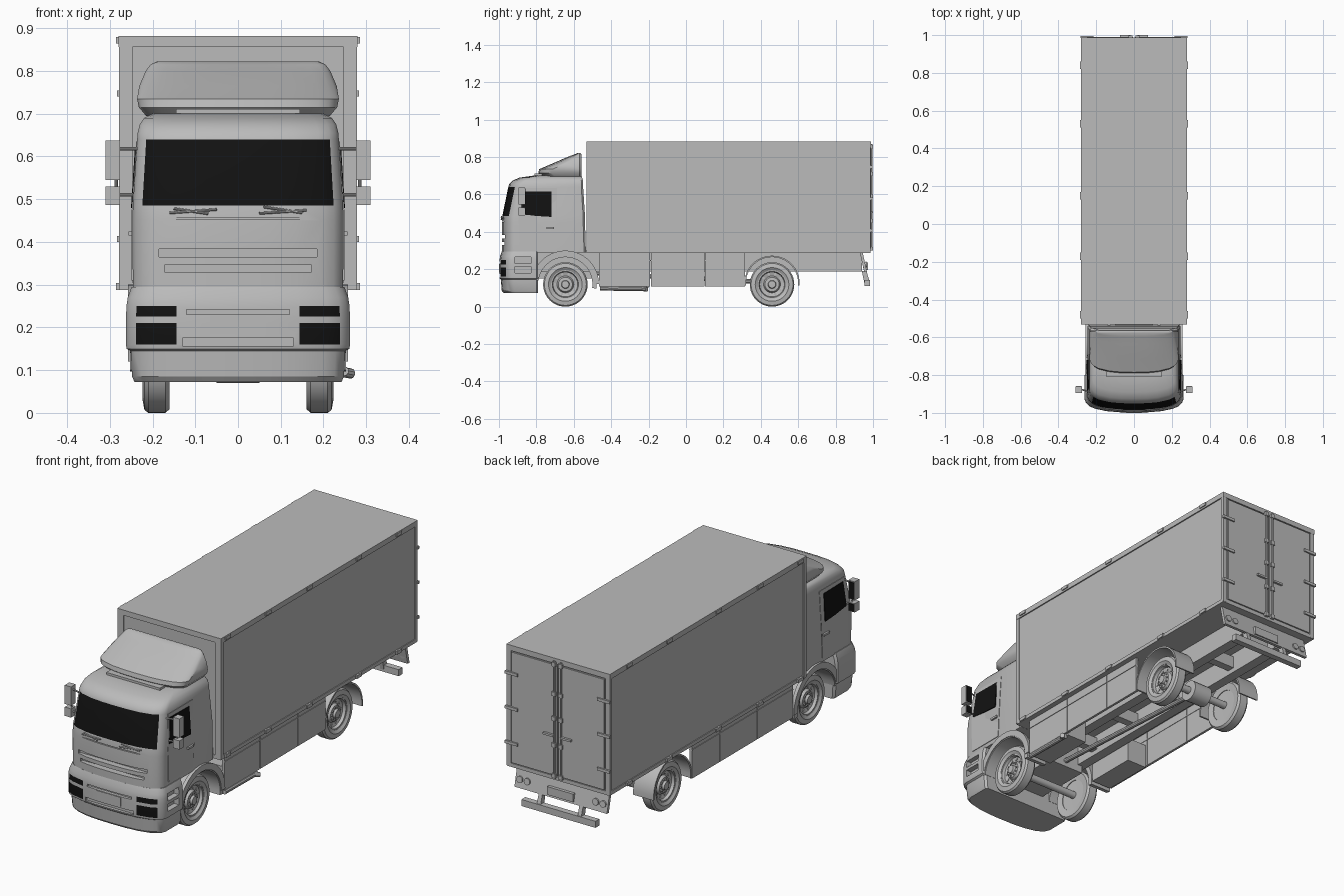
import bpy, bmesh, math
from mathutils import Vector, Matrix

cube = bpy.data.objects.get("Cube")
if cube:
    bpy.data.objects.remove(cube, do_unlink=True)


def material(name, rgb):
    m = bpy.data.materials.new(name)
    m.use_nodes = True
    m.diffuse_color = (*rgb, 1)
    m.node_tree.nodes["Principled BSDF"].inputs["Base Color"].default_value = (*rgb, 1)
    return m


GREY = material("light_grey", (0.5, 0.5, 0.5))
BLACK = material("black_glass", (0.006, 0.006, 0.006))
made = []


def finish(bm, name, mirror=False, mats=(GREY,), dark=None):
    if mirror:
        dup = bmesh.ops.duplicate(bm, geom=bm.verts[:] + bm.edges[:] + bm.faces[:])
        for g in dup["geom"]:
            if isinstance(g, bmesh.types.BMVert):
                g.co.x *= -1
    bmesh.ops.recalc_face_normals(bm, faces=bm.faces)
    if dark:
        for f in bm.faces:
            f.material_index = int(dark(f.calc_center_median()))
    me = bpy.data.meshes.new(name)
    bm.to_mesh(me)
    bm.free()
    for m in mats:
        me.materials.append(m)
    ob = bpy.data.objects.new(name, me)
    bpy.context.collection.objects.link(ob)
    made.append(ob)
    return ob


def add_box(bm, x0, x1, y0, y1, z0, z1):
    size = Matrix.Diagonal((x1 - x0, y1 - y0, z1 - z0, 1))
    mid = Matrix.Translation(((x0 + x1) / 2, (y0 + y1) / 2, (z0 + z1) / 2))
    bmesh.ops.create_cube(bm, size=1, matrix=mid @ size)


def boxes(name, *dims, mirror=False, mat=GREY):
    bm = bmesh.new()
    for d in dims:
        add_box(bm, *d)
    return finish(bm, name, mirror, (mat,))


def rods(name, radius, *ends, mirror=False, seg=10):
    bm = bmesh.new()
    for p, q in ends:
        p, q = Vector(p), Vector(q)
        turn = (q - p).to_track_quat('Z', 'Y').to_matrix().to_4x4()
        bmesh.ops.create_cone(bm, cap_ends=True, segments=seg, radius1=radius, radius2=radius,
                              depth=(q - p).length, matrix=Matrix.Translation((p + q) / 2) @ turn)
    return finish(bm, name, mirror)


def prism(name, yz, x0, x1, mirror=True):
    bm = bmesh.new()
    face = bm.faces.new([bm.verts.new((x0, y, z)) for y, z in yz])
    ext = bmesh.ops.extrude_face_region(bm, geom=[face])
    bmesh.ops.translate(bm, vec=(x1 - x0, 0, 0),
                        verts=[g for g in ext["geom"] if isinstance(g, bmesh.types.BMVert)])
    return finish(bm, name, mirror)


def arch(name, cy, cz, r0, r1, a0, a1, x0, x1, n=20):
    ang = [math.radians(a0 + (a1 - a0) * i / n) for i in range(n + 1)]
    ring = lambda r, seq: [(cy + r * math.cos(a), cz + r * math.sin(a)) for a in seq]
    return prism(name, ring(r1, ang) + ring(r0, ang[::-1]), x0, x1)


# Rounded-nose outline, as fractions of half width and corner depth
NOSE = [(0, 0), (.3, .02), (.55, .1), (.8, .3), (.91, .5), (.97, .72), (1, 1)]


def loft(name, rows, depth, dark=None):
    bm = bmesh.new()
    rings = []
    for z, front, w, back in rows:
        d = min(depth, (back - front) * .7)
        half = [(w * s, front + d * t) for s, t in NOSE] + [(w, back - .01), (w - .01, back)]
        pts = half[::-1] + [(-x, y) for x, y in half[1:]]
        rings.append([bm.verts.new((x, y, z)) for x, y in pts])
    for a, b in zip(rings, rings[1:]):
        for i in range(len(a)):
            j = (i + 1) % len(a)
            bm.faces.new((a[i], a[j], b[j], b[i]))
    bm.faces.new(rings[0])
    bm.faces.new(rings[-1])
    return finish(bm, name, False, (GREY, BLACK), dark)


def cut(target, *dims, mirror=False):
    cutter = boxes("cutter", *dims, mirror=mirror)
    cutter.hide_render = True
    made.remove(cutter)
    mod = target.modifiers.new("cut", 'BOOLEAN')
    mod.operation, mod.solver, mod.object = 'DIFFERENCE', 'EXACT', cutter
    bpy.context.view_layer.objects.active = target
    bpy.ops.object.modifier_apply(modifier=mod.name)
    bpy.data.objects.remove(cutter, do_unlink=True)


# Cab with windscreen
cab = loft("cab", [(.29, -.985, .246, -.535), (.45, -.985, .247, -.54), (.485, -.982, .246, -.54),
                   (.64, -.95, .236, -.55), (.655, -.945, .235, -.55), (.675, -.925, .23, -.55),
                   (.69, -.89, .22, -.555), (.7, -.82, .2, -.56)], .07,
           lambda c: .485 < c.z < .64 and abs(c.x) < .215 and c.y < -.9)
cut(cab, (-.185, .185, -1.05, -.955, .365, .383), (-.172, .172, -1.05, -.955, .33, .346))
cut(cab, (-.225, .225, -1.05, -.972, .452, .456))

# Bumper with headlamps, slots and side steps
bumper = loft("bumper", [(.072, -.975, .242, -.79), (.085, -.985, .248, -.79), (.145, -.99, .251, -.79),
                         (.15, -.996, .261, -.79), (.16, -.998, .262, -.79), (.21, -.998, .262, -.79),
                         (.225, -.998, .262, -.79), (.25, -.997, .261, -.79), (.27, -.994, .258, -.79),
                         (.295, -.985, .249, -.79)], .07,
              lambda c: (.16 < c.z < .21 or .225 < c.z < .25) and .145 < abs(c.x) < .235 and c.y < -.9)
cut(bumper, (-.12, .12, -1.05, -.982, .23, .242), (-.13, .13, -1.05, -.982, .157, .175))
cut(bumper, (.235, .3, -.915, -.83, .18, .215), (.235, .3, -.915, -.83, .23, .265), mirror=True)
boxes("number_plate", (-.065, .065, -1, -.99, .184, .228))


# Doors and side windows lie on the leaning cab side
def side_plate(name, yz, lift, mat):
    bm = bmesh.new()
    x = lambda z: .247 - max(0, z - .47) * .0645
    outer = [bm.verts.new((x(z) + lift, y, z)) for y, z in yz]
    inner = [bm.verts.new((x(z) - .002, y, z)) for y, z in yz]
    bm.faces.new(outer)
    bm.faces.new(inner)
    for i in range(len(yz)):
        j = (i + 1) % len(yz)
        bm.faces.new((outer[i], outer[j], inner[j], inner[i]))
    return finish(bm, name, True, (mat,))


side_plate("door", [(-.89, .31), (-.7, .31), (-.69, .47), (-.69, .635), (-.88, .635), (-.895, .47)], .002, GREY)
side_plate("side_window", [(-.885, .495), (-.8, .485), (-.72, .48), (-.72, .615), (-.87, .617)], .004, BLACK)
boxes("door_handle", (.245, .256, -.745, -.705, .415, .425), mirror=True)

# Roof deflector
loft("roof_deflector", [(.695, -.77, .215, -.56), (.715, -.79, .232, -.56), (.735, -.785, .236, -.56),
                        (.765, -.715, .231, -.56), (.8, -.635, .216, -.56), (.815, -.595, .205, -.56),
                        (.822, -.58, .19, -.565)], .07)
boxes("roof_bar", (-.145, .145, -.81, -.77, .7, .711))

# Mirrors and wipers
boxes("mirror_housing", (.276, .31, -.895, -.86, .545, .637), (.276, .31, -.895, -.86, .487, .53), mirror=True)
boxes("mirror_glass", (.279, .307, -.861, -.857, .55, .632), (.279, .307, -.861, -.857, .491, .526),
      mirror=True, mat=BLACK)
rods("mirror_arm", .004, ((.225, -.89, .618), (.285, -.875, .618)), ((.24, -.885, .51), (.285, -.875, .51)),
     ((.285, -.877, .49), (.285, -.877, .62)), mirror=True)
rods("wiper", .003, ((.05, -.988, .467), (.16, -.975, .474)), ((.06, -.986, .482), (.15, -.976, .468)),
     ((-.16, -.975, .468), (-.05, -.988, .476)), ((-.15, -.976, .478), (-.07, -.986, .466)))

# Cargo box: core, roof rim, sill, posts, side clips
boxes("cargo_box", (-.274, .274, -.526, .982, .292, .87))
boxes("roof_rim", (-.28, .28, -.532, .988, .856, .882))
boxes("box_sill", (-.278, .278, -.53, .986, .287, .305))
boxes("box_posts", (.247, .279, -.531, -.512, .29, .86), (.255, .279, .97, .987, .29, .86), mirror=True)
boxes("side_clips", *[(.272, .285, y - .02, y + .02, z, z + .016) for y in (-.48, -.17, .15, .53, .84)
                      for z in (.288, .864)], mirror=True)

# Rear doors, locking rods, hinges
boxes("rear_doors", (.004, .25, .975, .989, .31, .85), mirror=True)
rods("lock_rods", .005, ((.018, .992, .3), (.018, .992, .87)), mirror=True)
boxes("rod_brackets", *[(.008, .028, .985, .999, z, z + .02) for z in (.3, .45, .58, .7, .845)], mirror=True)
boxes("lock_handles", (.018, .075, .987, 1, .5, .51), mirror=True)
boxes("hinges", *[(.215, .283, .985, .996, z, z + .014) for z in (.4, .57, .74)], mirror=True)

# Chassis, axles and side skirts
boxes("chassis_rails", (.075, .125, -.9, .94, .187, .29), mirror=True)
boxes("cross_members", *[(-.08, .08, y, y + .04, .21, .27) for y in (-.4, -.1, .2, .6, .85)])
boxes("engine_block", (-.1, .1, -.9, -.5, .15, .3))
rods("axles", .018, ((-.18, -.645, .12), (.18, -.645, .12)), ((-.18, .46, .12), (.18, .46, .12)), seg=16)
rods("differential", .05, ((-.05, .46, .12), (.05, .46, .12)), seg=20)
rods("drive_shaft", .012, ((0, -.5, .18), (0, .45, .13)))
boxes("side_skirts", (.24, .252, -.465, -.192, .108, .29), (.24, .252, -.188, .098, .108, .29),
      (.24, .252, .102, .315, .108, .29), (.238, .255, -.465, .315, .245, .25), mirror=True)
boxes("fuel_tank", (.13, .238, -.46, -.2, .1, .22), mirror=True)
rods("exhaust_pipe", .012, ((.247, -.46, .098), (.247, -.21, .095)), ((.247, -.23, .095), (.265, -.21, .092)))

# Mudguards
arch("front_mudguard", -.645, .12, .145, .168, -8, 172, .14, .253)
arch("front_arch_lip", -.645, .12, .15, .18, 0, 165, .24, .257)
arch("rear_mudguard", .46, .125, .14, .148, -5, 185, .14, .25)

# Wheels: revolved tyre and dished rim, ringed with bolts and vents
TYRE = [(.076, .165), (.11, .16), (.119, .17), (.119, .21), (.112, .219), (.09, .223), (.076, .214)]
RIM = [(0, .17), (.076, .168), (.076, .212), (.07, .212), (.066, .198), (.045, .192), (.038, .205),
       (.022, .207), (.019, .218), (0, .219)]


def revolve(name, profile, cy, cz, seg=40):
    bm = bmesh.new()
    vs = [bm.verts.new((x, cy, cz + r)) for r, x in profile]
    loop = vs if profile[0][0] == 0 else vs + vs[:1]
    edges = [bm.edges.new(p) for p in zip(loop, loop[1:])]
    bmesh.ops.spin(bm, geom=vs + edges, cent=(0, cy, cz), axis=(1, 0, 0),
                   angle=math.tau, steps=seg, use_duplicate=False)
    bmesh.ops.remove_doubles(bm, verts=bm.verts, dist=.0003)
    return finish(bm, name, True)


def studs(name, cy, n, ring, radius, x0, x1):
    spots = [(cy + ring * math.cos(a), .12 + ring * math.sin(a)) for a in (math.tau * i / n for i in range(n))]
    rods(name, radius, *[((x0, y, z), (x1, y, z)) for y, z in spots], mirror=True, seg=8)


for label, cy in (("front", -.645), ("rear", .46)):
    revolve(label + "_tyres", TYRE, cy, .119)
    revolve(label + "_rims", RIM, cy, .119)
    studs(label + "_wheel_bolts", cy, 10, .031, .004, .2, .211)
    studs(label + "_wheel_vents", cy, 10, .056, .007, .185, .198)

# Tail panel with lamps, plate and underrun bar
prism("tail_panel", [(.93, .287), (.945, .287), (.968, .185), (.953, .185)], -.25, .25, False)
rods("tail_lamps", .016, ((.225, .945, .222), (.225, .966, .225)), ((.185, .945, .222), (.185, .966, .225)),
     mirror=True, seg=20)
boxes("rear_plate", (-.07, .07, .95, .972, .195, .235))
prism("underrun_brackets", [(.94, .19), (.965, .19), (.98, .14), (.955, .12)], .1, .12)
boxes("underrun_bar", (-.2, .2, .955, .985, .11, .142))

# Smooth shading with sharp creases
bpy.ops.object.select_all(action='DESELECT')
for ob in made:
    ob.select_set(True)
bpy.context.view_layer.objects.active = made[0]
bpy.ops.object.shade_smooth_by_angle(angle=math.radians(32))
